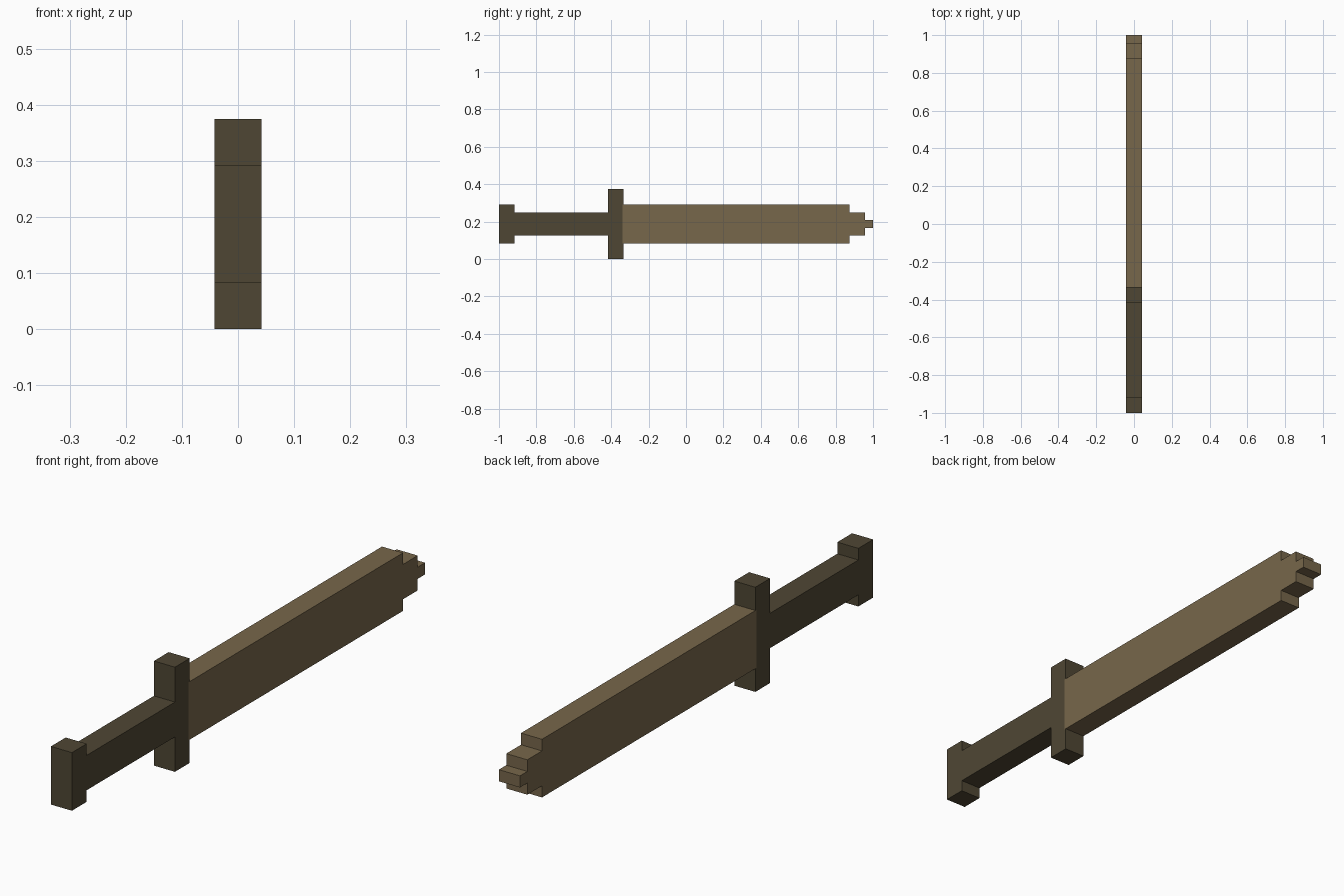
import bpy
import bmesh

if "Cube" in bpy.data.objects:
    bpy.data.objects.remove(bpy.data.objects["Cube"])

U = 1 / 24            # grid step of the blocky shape
MID_Z = 4.5 * U       # height of the long axis


def material(name, rgb):
    mat = bpy.data.materials.new(name)
    mat.diffuse_color = (*rgb, 1)
    mat.use_nodes = True
    mat.node_tree.nodes["Principled BSDF"].inputs["Base Color"].default_value = mat.diffuse_color
    return mat


def stepped_slab(name, half_outline, mat):
    """Mirror (y, half height) points about the long axis and extrude along x."""
    lower = [(y * U, MID_Z - h * U) for y, h in half_outline]
    upper = [(y * U, MID_Z + h * U) for y, h in reversed(half_outline)]
    bm = bmesh.new()
    face = bm.faces.new([bm.verts.new((-U, y, z)) for y, z in lower + upper])
    new = bmesh.ops.extrude_face_region(bm, geom=[face])["geom"]
    bmesh.ops.translate(bm, vec=(2 * U, 0, 0),
                        verts=[v for v in new if isinstance(v, bmesh.types.BMVert)])
    bmesh.ops.recalc_face_normals(bm, faces=bm.faces)
    mesh = bpy.data.meshes.new(name)
    bm.to_mesh(mesh)
    bm.free()
    mesh.materials.append(mat)
    obj = bpy.data.objects.new(name, mesh)
    bpy.context.collection.objects.link(obj)
    return obj


dark_wood = material("dark_wood", (0.078, 0.062, 0.034))
light_wood = material("light_wood", (0.186, 0.135, 0.070))

SOCKET = -8.15        # the blade sits slightly inside the guard

# Pommel, grip and crossguard, with a shallow socket for the blade
stepped_slab("hilt", [(-24, 2.5), (-22, 2.5), (-22, 1.5), (-10, 1.5), (-10, 4.5),
                      (-8, 4.5), (-8, 2.5), (SOCKET, 2.5)], dark_wood)

# Blade with a tip that narrows in two steps
stepped_slab("blade", [(SOCKET, 2.5), (21, 2.5), (21, 1.5), (23, 1.5),
                       (23, 0.5), (24, 0.5)], light_wood)
